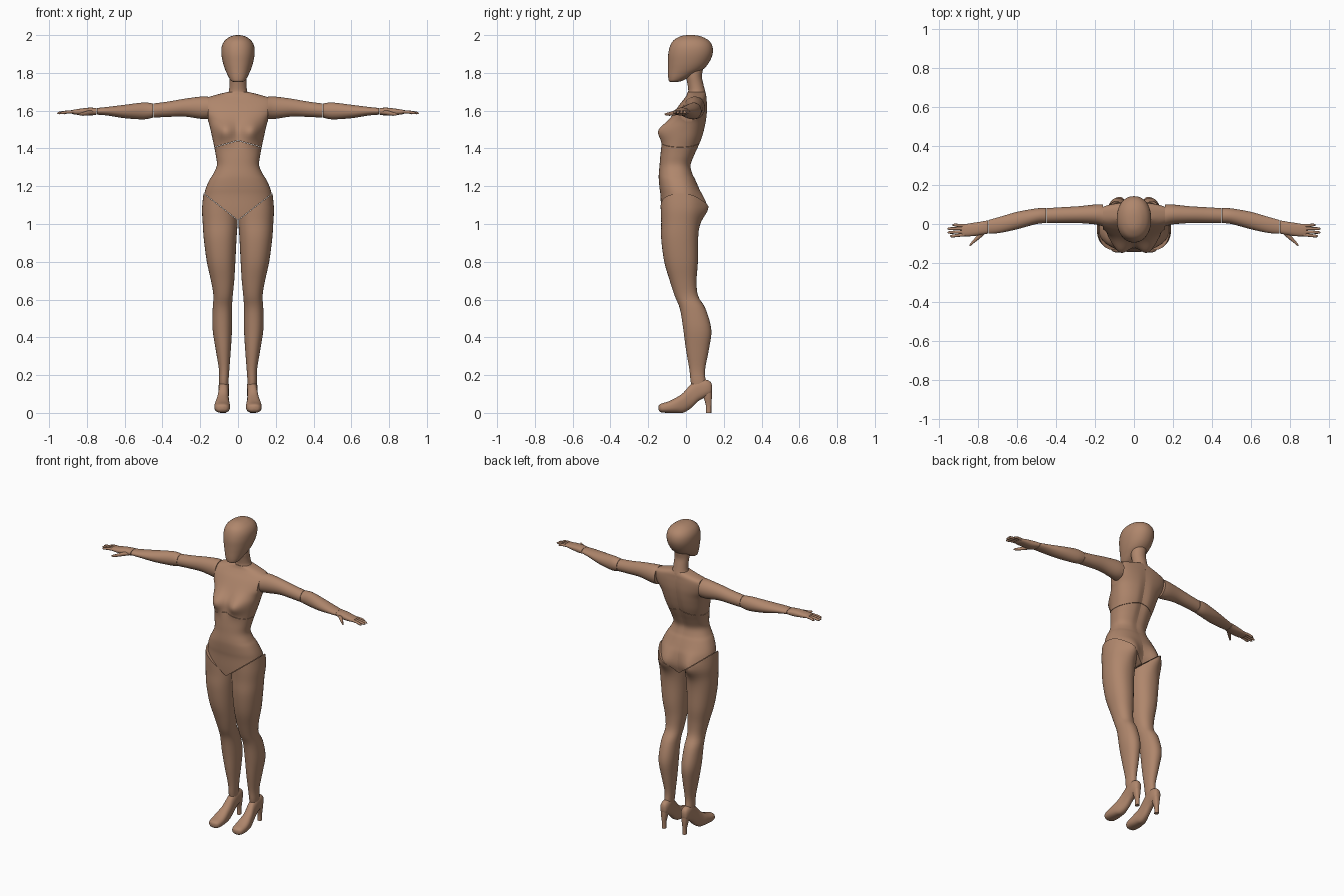
import bpy, bmesh
from math import cos, sin, pi, exp, copysign
from mathutils import Vector

cube = bpy.data.objects.get("Cube")
if cube:
    bpy.data.objects.remove(cube)

skin = bpy.data.materials.new("warm brown")
skin.use_nodes = True
TONE = (0.43, 0.24, 0.15, 1)
skin.diffuse_color = TONE
skin.node_tree.nodes["Principled BSDF"].inputs["Base Color"].default_value = TONE

AXES = {"x": (0, 1, 2), "y": (1, 0, 2), "z": (2, 0, 1)}


def spline(p0, p1, p2, p3, t):
    """Smooth in-between of two cross-sections."""
    return [b + 0.5 * t * (c - a + t * (2 * a - 5 * b + 4 * c - d + t * (3 * (b - c) + d - a)))
            for a, b, c, d in zip(p0, p1, p2, p3)]


def loft(sections, axis="z", power=2.0, sides=40, steps=4):
    """Skin rounded sections (position, low/high, low/high), in thousandths."""
    bm = bmesh.new()
    last = len(sections) - 1
    rows = []
    for i in range(last):
        pts = [sections[max(0, min(last, i + k))] for k in (-1, 0, 1, 2)]
        rows += [spline(*pts, s / steps) for s in range(steps)]
    rows.append(sections[-1])
    rings = []
    for pos, a0, a1, b0, b1 in rows:
        ring = []
        for k in range(sides):
            ang = 2 * pi * k / sides
            c, s = [copysign(abs(f) ** (2 / power), f) for f in (cos(ang), sin(ang))]
            co = Vector()
            values = (pos, (a0 + a1 + (a1 - a0) * c) / 2, (b0 + b1 + (b1 - b0) * s) / 2)
            for index, value in zip(AXES[axis], values):
                co[index] = value / 1000
            ring.append(bm.verts.new(co))
        rings.append(ring)
    for r, q in zip(rings, rings[1:]):
        for k in range(sides):
            n = (k + 1) % sides
            bm.faces.new((r[k], r[n], q[n], q[k]))
    bm.faces.new(rings[0])
    bm.faces.new(rings[-1])
    bmesh.ops.recalc_face_normals(bm, faces=bm.faces[:])
    bm.normal_update()
    return bm


def bulge(bm, x, z, wide, tall, amount, side):
    """Swell the front (-1) or back (1) around a pair of mirrored spots."""
    moves = []
    for v in bm.verts:
        fall = exp(-((abs(v.co.x) - x) / wide) ** 2 - ((v.co.z - z) / tall) ** 2)
        moves.append((v, side * amount * fall * max(0, side * v.normal.y)))
    for v, d in moves:
        v.co.y += d
    bm.normal_update()


def cut(bm, point, normal, cap=True):
    """Remove everything on the normal's side of a plane."""
    res = bmesh.ops.bisect_plane(bm, geom=bm.verts[:] + bm.edges[:] + bm.faces[:],
                                 plane_co=point, plane_no=normal, clear_outer=True)
    if cap:
        edges = [e for e in res["geom_cut"] if isinstance(e, bmesh.types.BMEdge)]
        bmesh.ops.holes_fill(bm, edges=edges, sides=0)


def finish(name, bm, mirror=True):
    mesh = bpy.data.meshes.new(name)
    bm.to_mesh(mesh)
    bm.free()
    obj = bpy.data.objects.new(name, mesh)
    bpy.context.collection.objects.link(obj)
    mesh.materials.append(skin)
    bpy.ops.object.select_all(action="DESELECT")
    obj.select_set(True)
    bpy.context.view_layer.objects.active = obj
    bpy.ops.object.shade_smooth_by_angle(angle=pi / 4)
    if mirror:
        obj.modifiers.new("Mirror", "MIRROR")
    return obj


# Torso: half-width with front and back depth, from hips to shoulders
TORSO = [(980, 185, -120, 65), (1030, 189, -128, 75), (1080, 189, -132, 84),
         (1150, 180, -135, 80), (1190, 170, -140, 68), (1235, 150, -144, 50),
         (1265, 131, -144, 36), (1310, 112, -140, 27), (1360, 117, -136, 45),
         (1410, 126, -129, 68), (1460, 137, -115, 88), (1510, 148, -102, 101),
         (1550, 160, -84, 108), (1590, 184, -62, 112), (1630, 197, -36, 112),
         (1660, 185, -12, 110), (1680, 130, 2, 108), (1698, 60, 8, 102)]
BUTTOCK = (0.088, 1.09, 0.055, 0.07, 0.036, 1)
GAP = Vector((0, 0, 0.001))
RIB_POINT, RIB_UP = Vector((0, 0, 1.442)), Vector((0.28, 0, 1))
HIP_POINT, HIP_UP = Vector((0, 0, 1.02)), Vector((-0.78, 0, 1))


def torso():
    bm = loft([(z, -w, w, f, b) for z, w, f, b in TORSO], power=2.3, sides=64)
    bulge(bm, 0.073, 1.492, 0.055, 0.055, 0.052, -1)
    bulge(bm, *BUTTOCK)
    bulge(bm, 0, 1.45, 0.025, 0.16, -0.012, 1)
    return bm


chest = torso()
cut(chest, RIB_POINT + GAP, -RIB_UP)
cut(chest, (0.158, 0, 0), (1, 0, 0))
cut(chest, (0, 0, 0), (-1, 0, 0), cap=False)
finish("chest", chest)

pelvis = torso()
cut(pelvis, RIB_POINT - GAP, RIB_UP)
cut(pelvis, HIP_POINT + GAP, -HIP_UP)
cut(pelvis, (0, 0, 0), (-1, 0, 0), cap=False)
finish("waist_and_pelvis", pelvis)

# Neck and featureless head
finish("neck", loft([(1655, -75, 75, 0, 109), (1685, -58, 58, 6, 106), (1705, -48, 48, 12, 101),
                     (1740, -45, 45, 8, 92), (1780, -46, 46, 0, 84), (1820, -46, 46, -5, 90)]), False)
finish("head", loft([(z, -w, w, f, b) for z, w, f, b in [
    (1752, 22, -84, -45), (1758, 36, -91, -20), (1775, 48, -94, 15), (1795, 58, -95, 52),
    (1820, 69, -95, 92), (1855, 80, -95, 122), (1900, 88, -94, 141), (1940, 86, -85, 140),
    (1970, 71, -68, 122), (1990, 45, -38, 88), (1998, 22, -12, 58), (2000, 5, 15, 32)]],
    power=2.15), False)

# Legs, trimmed along the slanted hip seam
leg = loft([(1200, 2, 178, -136, 75), (1090, 2, 190, -134, 84), (1010, 2, 187, -131, 70),
            (920, 8, 181, -131, 64), (800, 14, 165, -115, 63), (700, 20, 143, -86, 56),
            (620, 28, 130, -60, 64), (550, 32, 134, -32, 104), (440, 32, 134, -14, 134),
            (335, 38, 118, 0, 121), (230, 46, 101, 18, 101), (170, 50, 100, 24, 104),
            (130, 52, 98, 32, 112)], power=2.2, sides=48)
bulge(leg, *BUTTOCK)
cut(leg, HIP_POINT - GAP, HIP_UP)
finish("leg", leg)

# High-heeled shoes
finish("shoe", loft([(-146, 76, 92, 18, 34), (-140, 58, 110, 8, 44), (-125, 47, 121, 2, 51),
                     (-90, 42, 125, 0, 62), (-50, 44, 122, 0, 82), (-15, 48, 114, 1, 106),
                     (25, 49, 105, 24, 150), (65, 48, 103, 62, 176), (105, 47, 103, 84, 176),
                     (130, 54, 96, 96, 164), (138, 66, 84, 115, 145)], "y", 2.4))
finish("shoe_heel", loft([(0, 63, 87, 106, 134), (40, 63, 87, 105, 134),
                          (85, 56, 94, 92, 137), (125, 52, 98, 80, 137)], power=2.6, sides=24))

# Arms
finish("upper_arm", loft([(160, -12, 101, 1556, 1674), (200, -2, 100, 1557, 1674),
                          (285, 5, 91, 1569, 1663), (370, 6, 86, 1567, 1648),
                          (448, 5, 81, 1563, 1638)], "x"))
finish("forearm", loft([(450, 5, 81, 1563, 1638), (500, 0, 80, 1554, 1643),
                        (600, -27, 62, 1560, 1631), (690, -46, 36, 1574, 1620),
                        (746, -50, 20, 1579, 1614)], "x"))

# Hands with four fingers and a thumb
finish("palm", loft([(748, -49, 19, 1579, 1614), (785, -56, 12, 1574, 1616),
                     (825, -62, 6, 1576, 1612), (865, -63, -1, 1580, 1606),
                     (885, -58, -6, 1586, 1602)], "x", 2.4, 24))
for i, tip in enumerate((944, 956, 957, 932)):
    y, spread = -54 + 15 * i, 2 * (i - 2)
    rows = [(855, y, 8, 1594), (900, y + spread, 8, 1593), (tip - 12, y + 2 * spread, 7, 1588),
            (tip, y + 2 * spread, 2, 1586)]
    finish(f"finger_{i + 1}", loft([(x, c - r, c + r, z - r, z + r) for x, c, r, z in rows], "x", 2, 12))
finish("thumb", loft([(765, -52, -15, 1578, 1604), (795, -78, -46, 1575, 1600),
                      (820, -97, -77, 1573, 1592), (838, -112, -98, 1575, 1588),
                      (844, -113, -107, 1579, 1584)], "x", 2, 16))
